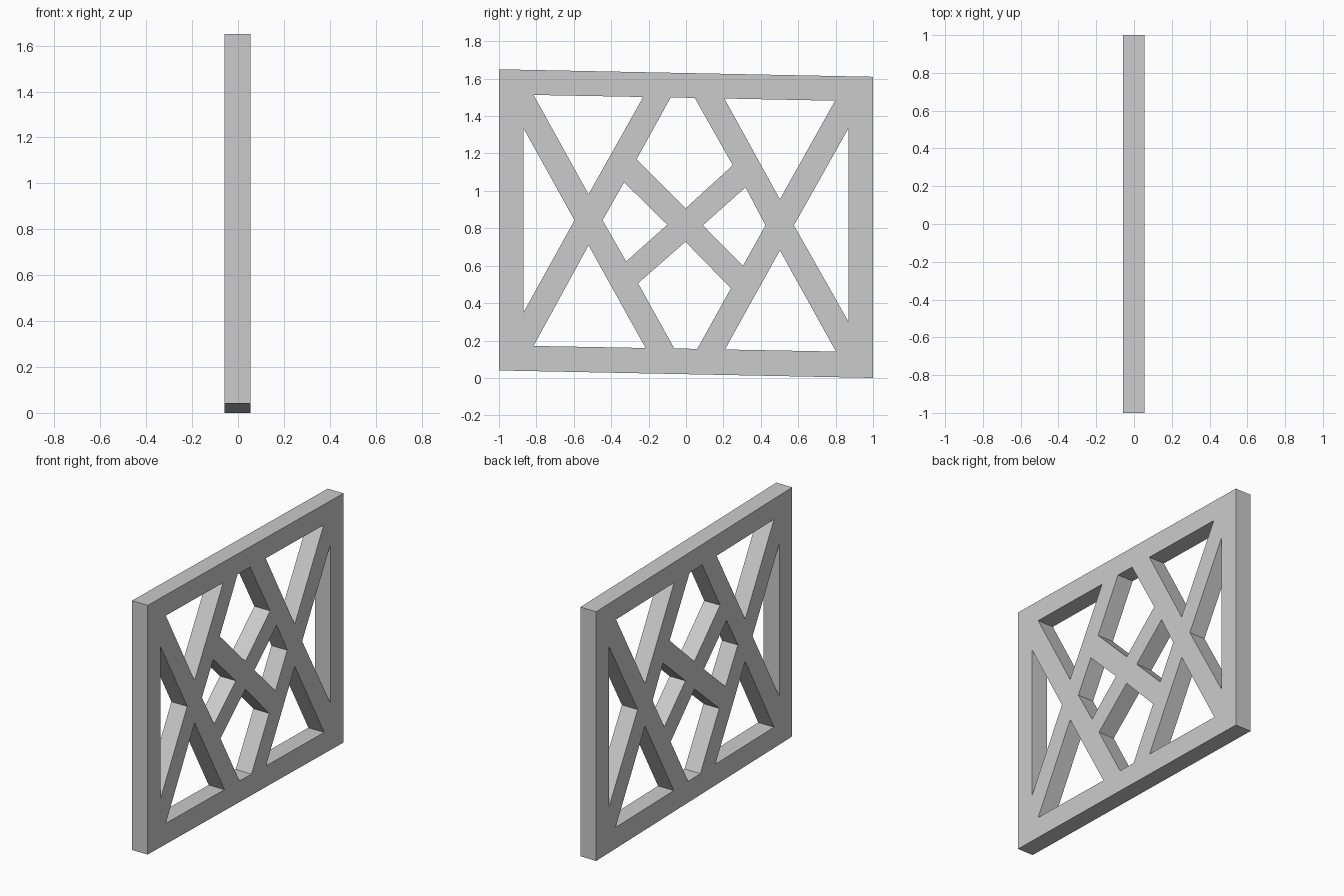
import bpy
from math import pi

if "Cube" in bpy.data.objects:
    bpy.data.objects.remove(bpy.data.objects["Cube"])

HALF_DEPTH = 0.0565

# Outline of the slightly slanted panel, as (y, z)
outline = [(-1, 0.04), (1, 0), (1, 1.61), (-1, 1.65)]

# Openings left between the crossing lattice bars
openings = [
    # triangles above and below the two tall crossings
    [(-0.815, 1.513), (-0.229, 1.502), (-0.521, 0.982)],
    [(0.205, 1.494), (0.797, 1.482), (0.502, 0.955)],
    [(-0.815, 0.171), (-0.216, 0.16), (-0.521, 0.709)],
    [(0.208, 0.152), (0.802, 0.141), (0.502, 0.682)],
    # slim triangles beside the posts
    [(-0.869, 1.335), (-0.869, 0.35), (-0.596, 0.843)],
    [(0.869, 1.335), (0.869, 0.30), (0.577, 0.816)],
    # diamonds either side of the middle crossing
    [(-0.331, 1.046), (-0.446, 0.843), (-0.32, 0.623), (-0.10, 0.819)],
    [(0.318, 1.019), (0.425, 0.816), (0.305, 0.60), (0.09, 0.816)],
    # five-sided openings above and below the middle crossing
    [(-0.082, 1.50), (0.047, 1.497), (0.25, 1.137), (-0.002, 0.907), (-0.264, 1.169)],
    [(-0.063, 0.158), (0.06, 0.155), (0.24, 0.479), (-0.003, 0.728), (-0.256, 0.506)],
]


def add_loop(curve, points):
    spline = curve.splines.new('POLY')
    spline.points.add(len(points) - 1)
    for p, (y, z) in zip(spline.points, points):
        p.co = (y, z, 0, 1)
    spline.use_cyclic_u = True


# Lattice panel: filled profile with holes, extruded along x
curve = bpy.data.curves.new("lattice_panel", 'CURVE')
curve.dimensions = '2D'
curve.fill_mode = 'BOTH'
curve.extrude = HALF_DEPTH
for loop in [outline] + openings:
    add_loop(curve, loop)

panel = bpy.data.objects.new("lattice_panel", curve)
bpy.context.collection.objects.link(panel)
panel.rotation_euler = (pi / 2, 0, pi / 2)
panel.location.x = -0.002

# Turn the profile into a mesh with welded edges and flat faces
bpy.context.view_layer.objects.active = panel
panel.select_set(True)
bpy.ops.object.convert(target='MESH')
panel = bpy.context.object
bpy.ops.object.mode_set(mode='EDIT')
bpy.ops.mesh.select_all(action='SELECT')
bpy.ops.mesh.remove_doubles(threshold=0.0005)
bpy.ops.mesh.normals_make_consistent(inside=False)
bpy.ops.object.mode_set(mode='OBJECT')
bpy.ops.object.shade_flat()
